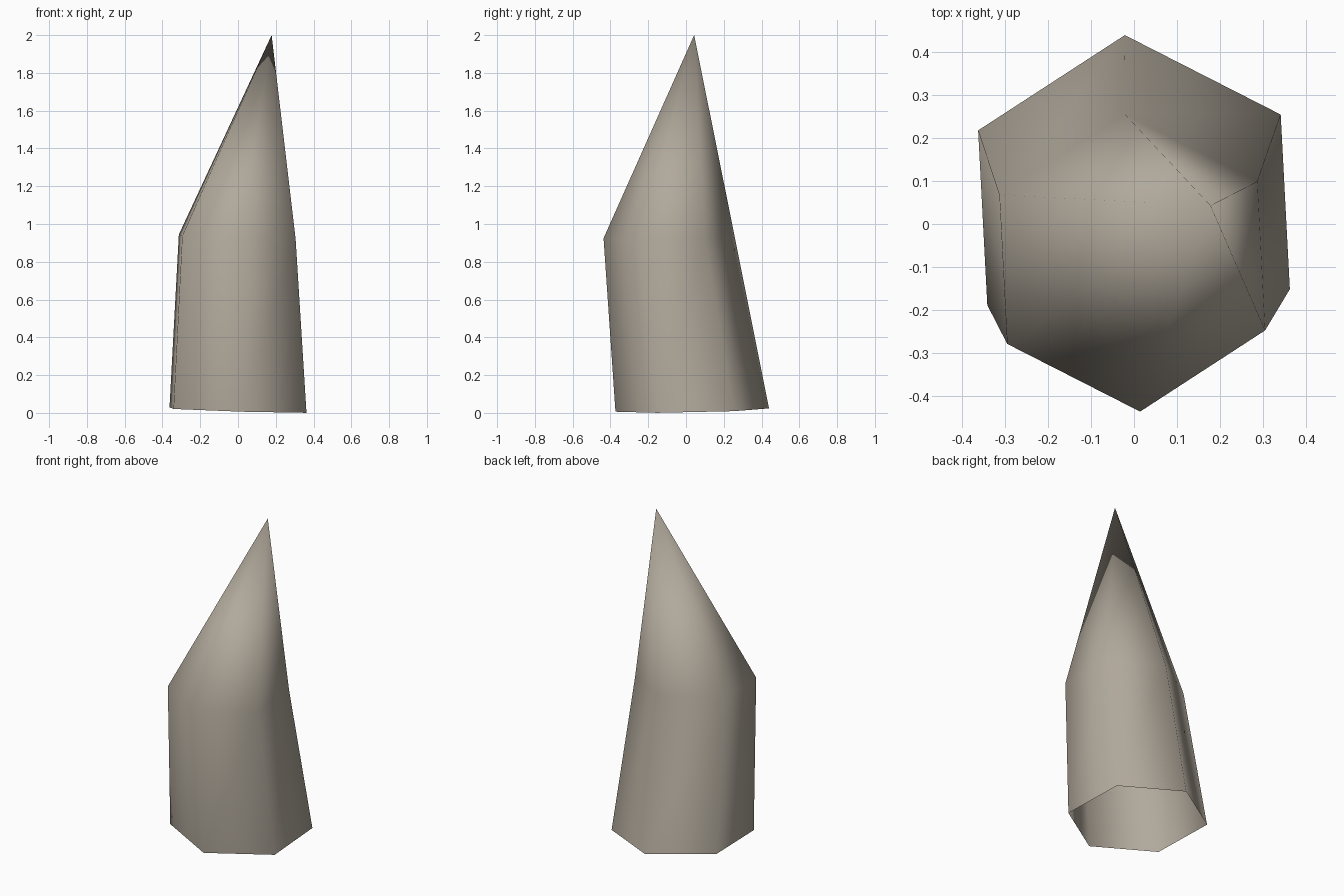
import bpy
import bmesh
from math import cos, sin, radians

SIDES = 6

cube = bpy.data.objects.get("Cube")
if cube:
    bpy.data.objects.remove(cube)


def make_material(name, color):
    mat = bpy.data.materials.new(name)
    mat.use_nodes = True
    mat.diffuse_color = color
    bsdf = next(n for n in mat.node_tree.nodes if n.type == "BSDF_PRINCIPLED")
    bsdf.inputs["Base Color"].default_value = color
    return mat


def add_ring(bm, center, radius, turn):
    """Slightly tilted regular polygon, counter-clockwise from above."""
    cx, cy, cz = center
    ring = []
    for i in range(SIDES):
        angle = radians(turn + i * 360 / SIDES)
        dx, dy = radius * cos(angle), radius * sin(angle)
        ring.append(bm.verts.new((cx + dx, cy + dy, cz - 0.03 * dx + 0.02 * dy)))
    return ring


bm = bmesh.new()

# Leaning shaft, open underneath
base = add_ring(bm, (0, 0.033, 0.015), 0.407, 33)
shoulder = add_ring(bm, (-0.004, -0.09, 0.932), 0.347, 33)

# Off-centre point
tip = bm.verts.new((0.178, 0.043, 2))

for i in range(SIDES):
    j = (i + 1) % SIDES
    bm.faces.new((base[i], base[j], shoulder[j], shoulder[i]))
    bm.faces.new((shoulder[i], shoulder[j], tip))

# One continuous smooth surface
for face in bm.faces:
    face.smooth = True

mesh = bpy.data.meshes.new("stone_spike")
bm.to_mesh(mesh)
bm.free()
mesh.materials.append(make_material("warm grey stone", (0.44, 0.395, 0.33, 1)))
spike = bpy.data.objects.new("stone_spike", mesh)
bpy.context.collection.objects.link(spike)
